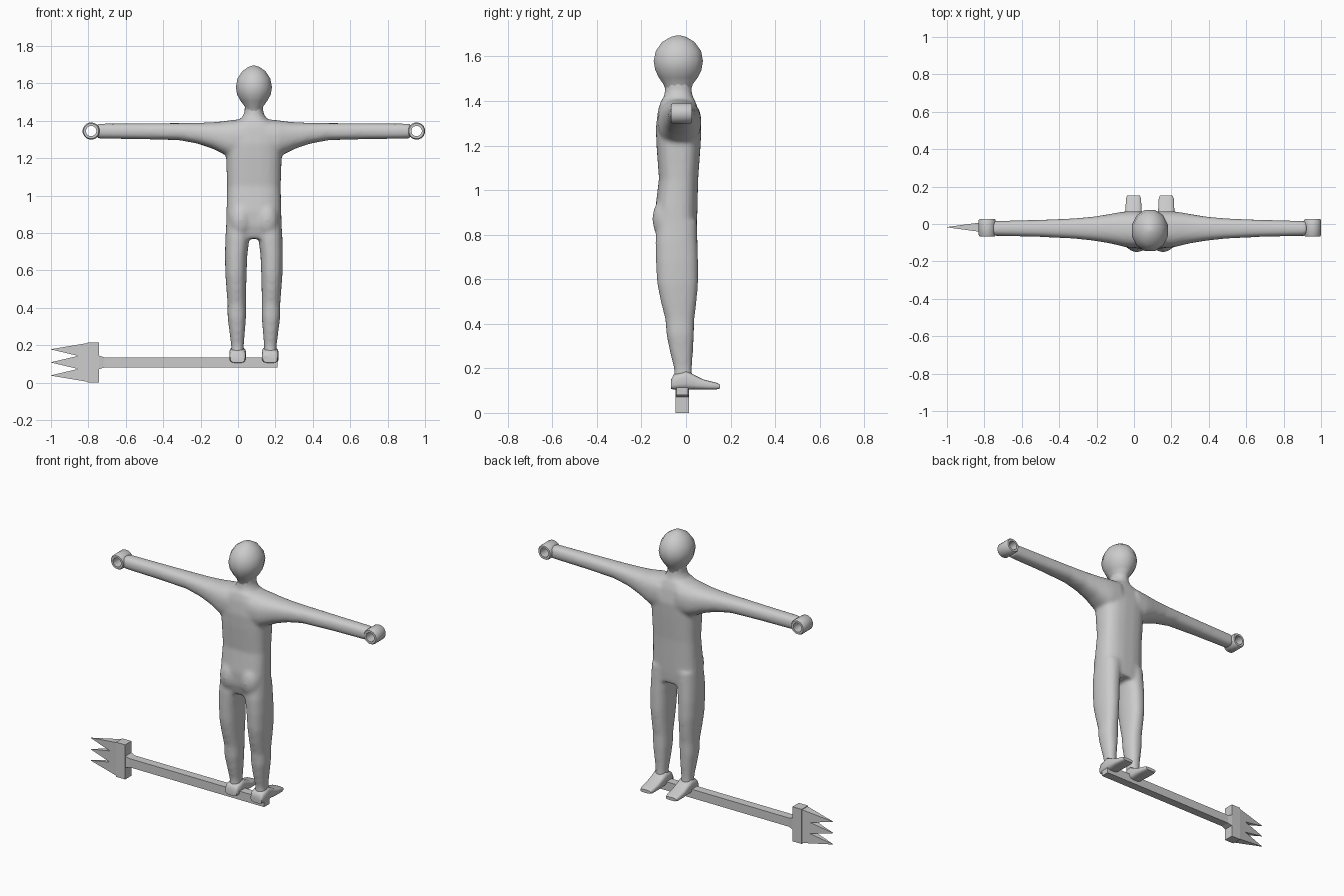
import bpy, bmesh, math
from mathutils import Vector

if "Cube" in bpy.data.objects:
    bpy.data.objects.remove(bpy.data.objects["Cube"])

CX = 0.085   # the figure stands slightly right of centre

grey = bpy.data.materials.new("plain grey")
grey.diffuse_color = (0.6, 0.6, 0.6, 1)
grey.use_nodes = True
grey.node_tree.nodes["Principled BSDF"].inputs["Base Color"].default_value = grey.diffuse_color


def finish(bm, name, angle=None):
    bmesh.ops.recalc_face_normals(bm, faces=bm.faces)
    me = bpy.data.meshes.new(name)
    bm.to_mesh(me)
    bm.free()
    me.materials.append(grey)
    ob = bpy.data.objects.new(name, me)
    bpy.context.collection.objects.link(ob)
    if angle:
        bpy.ops.object.select_all(action='DESELECT')
        ob.select_set(True)
        bpy.context.view_layer.objects.active = ob
        bpy.ops.object.shade_smooth_by_angle(angle=math.radians(angle))
    return ob


def loft(bm, rings, place, n=20, power=2.4):
    """Closed loft of rounded sections (t, a0, a1, b0, b1); place maps (t, a, b) to a point."""
    loops = []
    for t, a0, a1, b0, b1 in rings:
        loop = []
        for i in range(n):
            w = 2 * math.pi * (i + 0.5) / n
            c, s = math.cos(w), math.sin(w)
            c = math.copysign(abs(c) ** (2 / power), c)
            s = math.copysign(abs(s) ** (2 / power), s)
            loop.append(bm.verts.new(place(t, (a0 + a1) / 2 + (a1 - a0) / 2 * c,
                                           (b0 + b1) / 2 + (b1 - b0) / 2 * s)))
        loops.append(loop)
    for p, q in zip(loops, loops[1:]):
        for i in range(n):
            j = (i + 1) % n
            bm.faces.new((p[i], p[j], q[j], q[i]))
    bm.faces.new(loops[0])
    bm.faces.new(loops[-1])


def upright(side):
    return lambda t, a, b: Vector((CX + side * a, b, t))


def sideways(side):
    return lambda t, a, b: Vector((CX + side * t, a, b))


def forward(side):
    return lambda t, a, b: Vector((CX + side * a, t, b))


# body: torso, neck, arms and legs merged into one smooth skin
bm = bmesh.new()
torso = [(0.77, -.140, .140, -.115, .045), (0.84, -.149, .149, -.135, .050),
         (0.92, -.147, .147, -.138, .052), (1.05, -.144, .144, -.122, .055),
         (1.20, -.149, .149, -.133, .066), (1.28, -.152, .152, -.136, .070),
         (1.36, -.130, .130, -.126, .056), (1.405, -.085, .085, -.112, .040)]
neck = [(1.36, -.10, .10, -.118, .045), (1.41, -.070, .070, -.103, .034),
        (1.445, -.050, .050, -.095, .026), (1.52, -.050, .050, -.095, .026)]
arm = [(0.06, 1.20, 1.41), (0.13, 1.205, 1.403), (0.17, 1.225, 1.397), (0.22, 1.25, 1.392),
       (0.30, 1.277, 1.389), (0.40, 1.296, 1.388), (0.60, 1.301, 1.387), (0.84, 1.304, 1.385)]
arm_y = [(-.130, .070), (-.125, .068), (-.114, .062), (-.103, .053),
         (-.090, .040), (-.079, .031), (-.069, .022), (-.064, .017)]
leg = [(0.86, .012, .148, -.130, .050), (0.77, .024, .153, -.138, .052),
       (0.68, .035, .155, -.136, .055), (0.58, .039, .153, -.130, .055),
       (0.50, .041, .147, -.114, .048), (0.42, .042, .141, -.093, .038),
       (0.35, .042, .141, -.088, .036), (0.28, .047, .132, -.074, .032),
       (0.20, .054, .122, -.054, .027), (0.13, .054, .122, -.055, .030)]
loft(bm, torso, upright(1), power=2.7)
loft(bm, neck, upright(1), power=2.1)
for side in (-1, 1):
    loft(bm, [(t, y0, y1, z0, z1) for (t, z0, z1), (y0, y1) in zip(arm, arm_y)], sideways(side))
    loft(bm, leg, upright(side), power=2.3)
    # buttock
    made = bmesh.ops.create_uvsphere(bm, u_segments=16, v_segments=10, radius=1)
    for v in made["verts"]:
        v.co = Vector((CX + side * .07 + v.co.x * .066, -.085 + v.co.y * .067, .87 + v.co.z * .10))
body = finish(bm, "body", 60)
remesh = body.modifiers.new("merge", 'REMESH')
remesh.mode = 'VOXEL'
remesh.voxel_size = 0.01
remesh.use_smooth_shade = True
smooth = body.modifiers.new("soften", 'SMOOTH')
smooth.factor = 0.5
smooth.iterations = 10

# head, low-sided but smooth, narrowing to the neck
bm = bmesh.new()
head = [(1.445, .046, -.092, .024), (1.475, .050, -.103, .032), (1.505, .073, -.125, .055),
        (1.54, .093, -.142, .073), (1.58, .100, -.149, .080), (1.625, .091, -.139, .071),
        (1.665, .064, -.110, .041), (1.688, .030, -.069, .002), (1.695, .006, -.041, -.029)]
loft(bm, [(z, -hx, hx, y0, y1) for z, hx, y0, y1 in head], upright(1), n=12, power=2)
finish(bm, "head", 60)


# hands: open grips with a round hole running front to back
def hand(side):
    bm = bmesh.new()
    n = 16
    section = [(.028, -.067), (.041, -.067), (.046, -.060),
               (.046, .020), (.041, .028), (.028, .028)]
    grid = []
    for i in range(n):
        w = 2 * math.pi * (i + .5) / n
        grid.append([bm.verts.new((CX + side * .870 + r * math.cos(w), y, 1.345 + r * math.sin(w)))
                     for r, y in section])
    for i in range(n):
        p, q = grid[i], grid[(i + 1) % n]
        for k in range(len(section)):
            m = (k + 1) % len(section)
            bm.faces.new((p[k], p[m], q[m], q[k]))
    finish(bm, "left_hand" if side < 0 else "right_hand", 50)


# feet: flat soles, low toes
foot = [(-.067, .049, .125, .107, .150), (-.055, .044, .130, .105, .172),
        (.000, .042, .132, .105, .190), (.035, .044, .130, .105, .172),
        (.080, .044, .131, .105, .150), (.135, .047, .128, .105, .136),
        (.152, .053, .122, .109, .128)]
for side in (-1, 1):
    hand(side)
    bm = bmesh.new()
    loft(bm, foot, forward(side), n=16, power=3.5)
    finish(bm, "left_foot" if side < 0 else "right_foot", 50)


# trident lying under the feet
def tapered(bm, x0, y0, za, zb, x1, y1, zc, zd):
    """Box between two rectangles at x0 and x1, centred in y on the shaft."""
    v = [bm.verts.new((x, -.017 + s * h, z)) for x, h, lo, hi in ((x0, y0, za, zb), (x1, y1, zc, zd))
         for s, z in ((-1, lo), (1, lo), (1, hi), (-1, hi))]
    for i in range(4):
        j = (i + 1) % 4
        bm.faces.new((v[i], v[j], v[4 + j], v[4 + i]))
    bm.faces.new(v[:4])
    bm.faces.new(v[4:])


bm = bmesh.new()
tapered(bm, -.72, .026, .081, .135, .21, .026, .081, .135)
tapered(bm, -.745, .031, .071, .145, -.715, .026, .081, .135)
finish(bm, "trident_shaft")
bm = bmesh.new()
tapered(bm, -.805, .031, 0, .215, -.742, .031, 0, .215)
finish(bm, "trident_crossbar")
bm = bmesh.new()
for tip, low, high in ((.178, .130, .212), (.108, .060, .156), (.038, .004, .086)):
    tapered(bm, -1.0, .0008, tip - .0008, tip + .0008, -.80, .028, low, high)
finish(bm, "trident_prongs")
